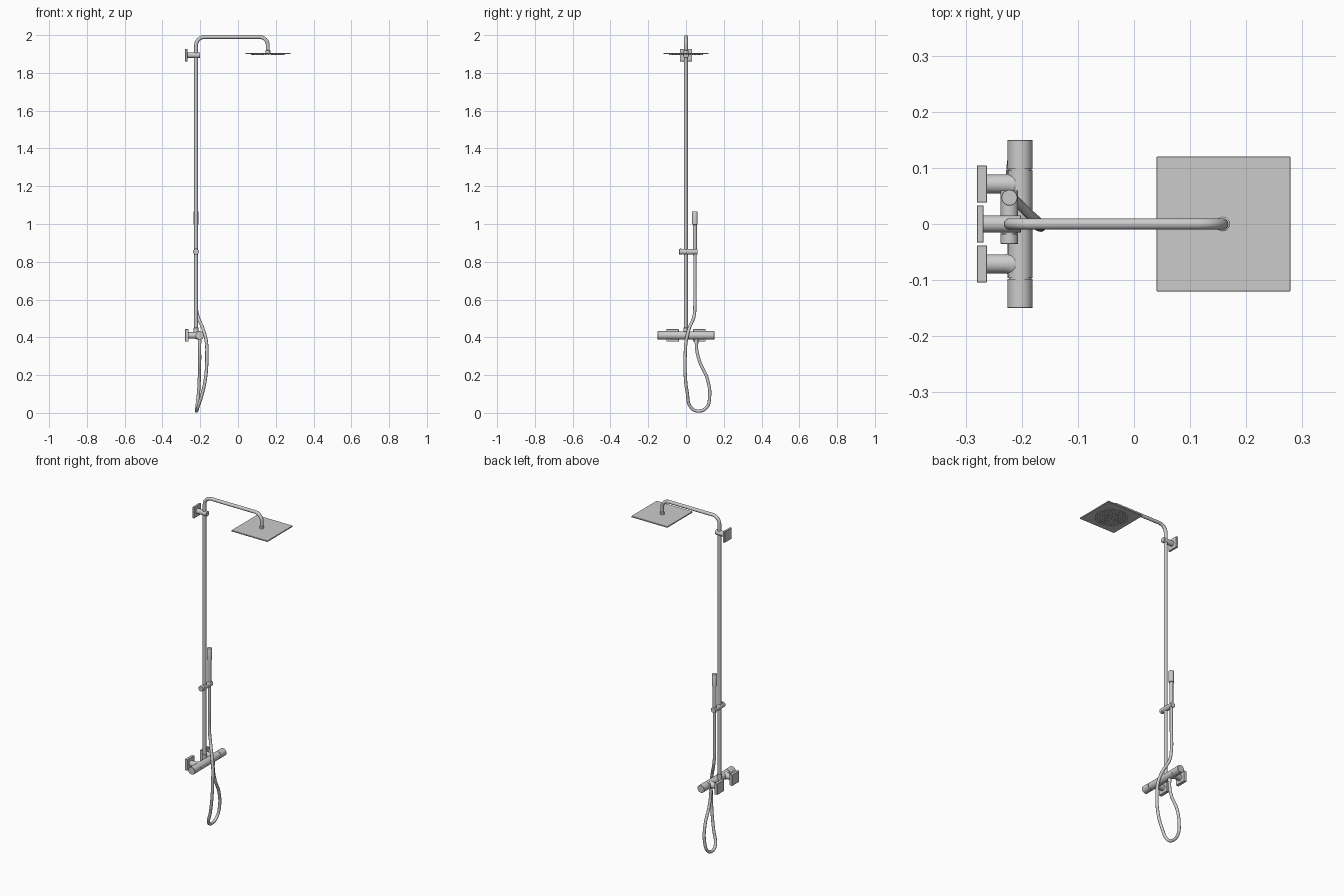
import bpy, bmesh, math
from mathutils import Vector

if "Cube" in bpy.data.objects:
    bpy.data.objects.remove(bpy.data.objects["Cube"])

RX = -0.222          # riser x
MX, MZ = -0.203, 0.41  # mixer axis


def finish(bm, name, smooth=True):
    bmesh.ops.recalc_face_normals(bm, faces=bm.faces)
    me = bpy.data.meshes.new(name)
    bm.to_mesh(me)
    bm.free()
    ob = bpy.data.objects.new(name, me)
    bpy.context.collection.objects.link(ob)
    if smooth:
        bpy.ops.object.select_all(action='DESELECT')
        ob.select_set(True)
        bpy.context.view_layer.objects.active = ob
        bpy.ops.object.shade_smooth_by_angle(angle=math.radians(35))
    return ob


def lathe(name, origin, axis, profile, seg=32):
    """Capped surface of revolution; profile holds (distance along axis, radius)."""
    bm = bmesh.new()
    q = Vector((0, 0, 1)).rotation_difference(Vector(axis))
    rings = []
    for h, r in profile:
        rings.append([bm.verts.new(Vector(origin) + q @ Vector(
            (r * math.cos(2 * math.pi * i / seg), r * math.sin(2 * math.pi * i / seg), h)))
            for i in range(seg)])
    for a, b in zip(rings, rings[1:]):
        for i in range(seg):
            j = (i + 1) % seg
            bm.faces.new((a[i], a[j], b[j], b[i]))
    bm.faces.new(rings[0][::-1])
    bm.faces.new(rings[-1])
    return finish(bm, name)


def box(name, lo, hi, bevel=0.0008):
    bm = bmesh.new()
    bmesh.ops.create_cube(bm, size=1)
    for v in bm.verts:
        v.co = [lo[k] + (v.co[k] + 0.5) * (hi[k] - lo[k]) for k in range(3)]
    bmesh.ops.bevel(bm, geom=bm.edges[:], offset=bevel, segments=1, affect='EDGES')
    return finish(bm, name, False)


def tube(name, pts, radius, smooth=False):
    """Round tube along points; smooth=True passes a spline through them."""
    cu = bpy.data.curves.new(name, 'CURVE')
    cu.dimensions = '3D'
    cu.bevel_depth = radius
    cu.bevel_resolution = 6
    cu.use_fill_caps = True
    if smooth:
        sp = cu.splines.new('BEZIER')
        sp.bezier_points.add(len(pts) - 1)
        for b, p in zip(sp.bezier_points, pts):
            b.co = p
            b.handle_left_type = b.handle_right_type = 'AUTO'
        sp.resolution_u = 10
    else:
        sp = cu.splines.new('POLY')
        sp.points.add(len(pts) - 1)
        for b, p in zip(sp.points, pts):
            b.co = (*p, 1)
    sp.use_smooth = True
    ob = bpy.data.objects.new(name, cu)
    bpy.context.collection.objects.link(ob)
    return ob


# riser pipe with bent overhead arm
top, end, bend = 1.99, 0.158, 0.045
path = [(RX, 0, MZ)]
for cx, start in ((RX + bend, 180), (end - bend, 90)):
    for i in range(13):
        a = math.radians(start - 90 * i / 12)
        path.append((cx + bend * math.cos(a), 0, top - bend + bend * math.sin(a)))
path.append((end, 0, 1.907))
tube("riser_pipe", path, 0.010)

# overhead shower plate and neck
box("shower_head", (0.04, -0.12, 1.899), (0.279, 0.12, 1.906))
lathe("head_neck", (end, 0, 1.905), (0, 0, 1), [(0, 0.013), (0.013, 0.013), (0.015, 0.010)])

# nozzles in rings under the plate
bm = bmesh.new()
for ring in range(8):
    n = max(1, ring * 6)
    for i in range(n):
        a = 2 * math.pi * i / n
        res = bmesh.ops.create_cone(bm, cap_ends=True, segments=10, radius1=0.0018,
                                    radius2=0.0028, depth=0.004)
        bmesh.ops.translate(bm, verts=res['verts'], vec=(
            end + ring * 0.0125 * math.cos(a), ring * 0.0125 * math.sin(a), 1.898))
finish(bm, "nozzles")

# upper wall bracket
BZ = 1.894
box("upper_wall_plate", (-0.28, -0.033, BZ - 0.033), (-0.268, 0.033, BZ + 0.033))
lathe("upper_bracket_arm", (-0.269, 0, BZ), (1, 0, 0),
      [(0, 0.015), (0.067, 0.015), (0.068, 0.014)])

# mixer body, end handles, wall connections
lathe("mixer_body", (MX, -0.0965, MZ), (0, 1, 0), [(0, 0.022), (0.193, 0.022)], 48)
for side, s in (("left", -1), ("right", 1)):
    lathe(f"{side}_handle", (MX, s * 0.096, MZ), (0, s, 0),
          [(0, 0.020), (0.002, 0.020), (0.002, 0.0225), (0.053, 0.0225), (0.054, 0.0215)], 48)
    y = s * 0.071
    box(f"{side}_wall_plate", (-0.28, y - 0.033, MZ - 0.033), (-0.262, y + 0.033, MZ + 0.033))
    lathe(f"{side}_connector", (-0.263, y, MZ), (1, 0, 0),
          [(0, 0.017), (0.034, 0.017), (0.040, 0.0185), (0.045, 0.0215), (0.05, 0.0215), (0.06, 0.018)])

# collar for the riser and hose outlet
lathe("riser_collar", (RX, 0, MZ), (0, 0, 1), [(0, 0.013), (0.04, 0.013), (0.041, 0.012)])
lathe("hose_outlet", (MX, 0.055, MZ - 0.042), (0, 0, 1), [(0, 0.010), (0.03, 0.010)])

# hand shower and sliding holder
HY, HZ = 0.047, 0.853
lathe("hand_shower", (RX, HY, 0.83), (0, 0, 1),
      [(0, 0.009), (0.02, 0.0105), (0.166, 0.0105), (0.167, 0.0142), (0.235, 0.0142), (0.236, 0.0135)])
lathe("holder_body", (RX, -0.017, HZ), (0, 1, 0), [(0, 0.0155), (0.077, 0.0155)])
lathe("holder_knob", (RX, -0.036, HZ), (0, 1, 0),
      [(0, 0.0145), (0.001, 0.0155), (0.018, 0.0155), (0.018, 0.013), (0.02, 0.013)])
lathe("holder_pin", (RX, -0.027, HZ), (0, 0, 1), [(0, 0.004), (0.0165, 0.004)], 16)

# looping flexible hose
tube("hose", [
    (RX, HY, 0.84), (RX, HY, 0.70), (RX, HY, 0.57), (-0.212, 0.042, 0.51),
    (-0.187, 0.018, 0.45), (-0.168, 0.001, 0.38), (-0.165, -0.004, 0.31),
    (-0.170, -0.004, 0.20), (-0.187, 0.006, 0.11), (-0.213, 0.027, 0.028),
    (-0.219, 0.065, 0.010), (-0.218, 0.108, 0.028), (-0.211, 0.125, 0.085),
    (-0.205, 0.113, 0.18), (-0.203, 0.073, 0.27), (MX, 0.056, 0.34),
    (MX, 0.055, 0.385)], 0.0085, smooth=True)
